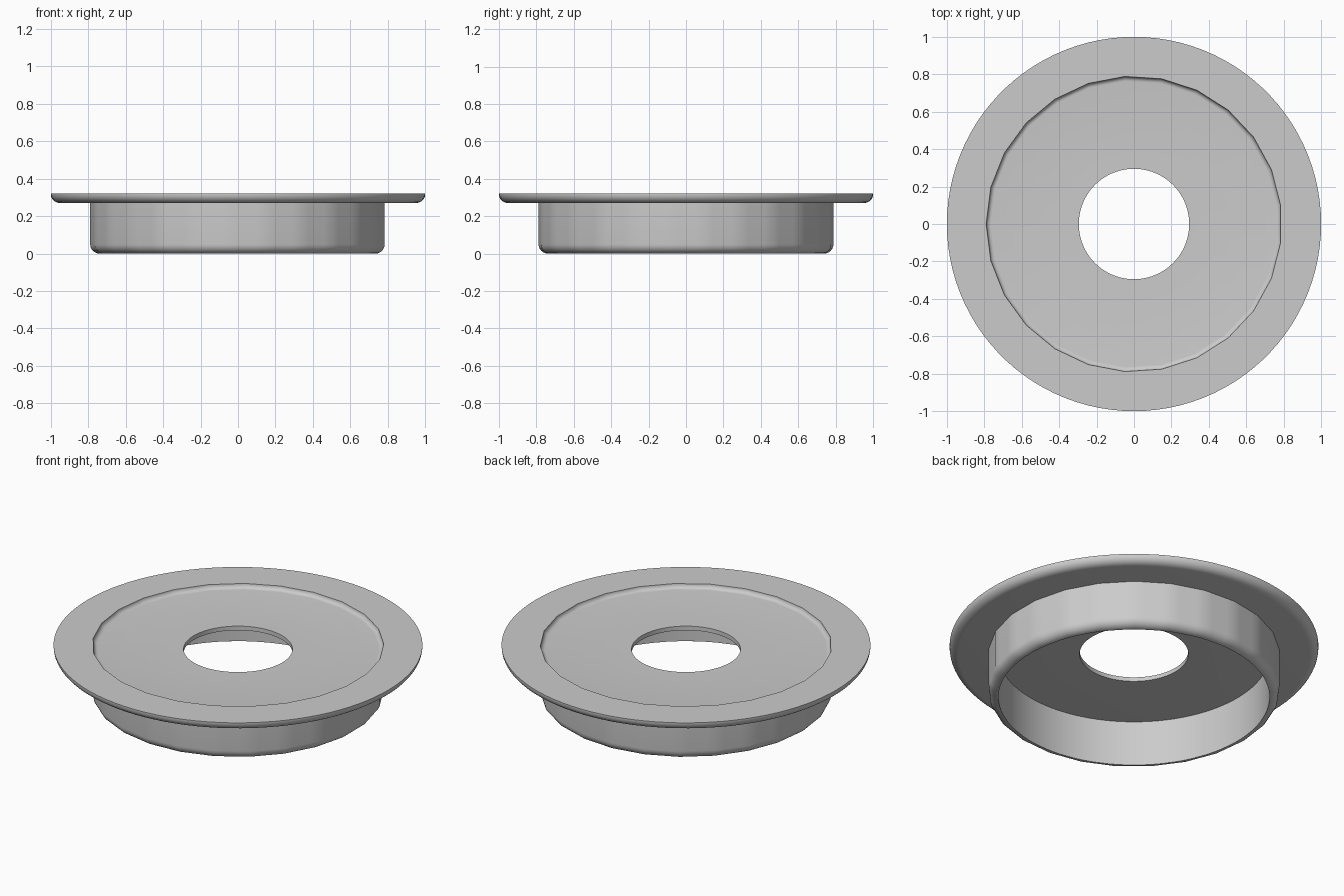
import bpy
import bmesh
from math import sin, cos, pi

cube = bpy.data.objects.get("Cube")
if cube:
    bpy.data.objects.remove(cube, do_unlink=True)

SIDES = 25           # facets of the collar
SEGMENTS = SIDES * 4  # steps around the round parts

grey = bpy.data.materials.new("plain grey")
grey.use_nodes = True
colour = (0.6, 0.6, 0.6, 1)
grey.diffuse_color = colour
shader = next(n for n in grey.node_tree.nodes if n.type == 'BSDF_PRINCIPLED')
shader.inputs["Base Color"].default_value = colour


def arc(cx, cz, rx, rz, start, end, faceted, steps=6):
    """Quarter-round run of profile points, angles in degrees."""
    pts = []
    for i in range(steps + 1):
        a = (start + (end - start) * i / steps) * pi / 180
        pts.append((cx + rx * cos(a), cz + rz * sin(a), faceted))
    return pts


def lathe(name, profile):
    """Turn a closed (radius, height, faceted) profile about z."""
    bm = bmesh.new()
    step = 2 * pi / SIDES
    rings = []
    for i in range(SEGMENTS):
        a = 2 * pi * i / SEGMENTS
        flat = cos(step / 2) / cos((i % 4) * step / 4 - step / 2)
        ring = []
        for r, z, faceted in profile:
            k = r * (flat if faceted else 1)
            ring.append(bm.verts.new((-k * cos(a), -k * sin(a), z)))
        rings.append(ring)
    n = len(profile)
    for i in range(SEGMENTS):
        a, b = rings[i], rings[(i + 1) % SEGMENTS]
        for j in range(n):
            k = (j + 1) % n
            bm.faces.new((a[j], b[j], b[k], a[k]))
    bmesh.ops.recalc_face_normals(bm, faces=bm.faces)
    mesh = bpy.data.meshes.new(name)
    bm.to_mesh(mesh)
    bm.free()
    mesh.materials.append(grey)
    obj = bpy.data.objects.new(name, mesh)
    bpy.context.collection.objects.link(obj)
    bpy.ops.object.select_all(action='DESELECT')
    obj.select_set(True)
    bpy.context.view_layer.objects.active = obj
    bpy.ops.object.shade_smooth_by_angle(angle=pi / 6)
    return obj


# Flange with a shallow recessed floor and a centre hole
flange = [(0.295, 0.27, False), (0.295, 0.295, False)]
flange += arc(0.765, 0.32, 0.025, 0.025, -90, 0, True)
flange += [(1.0, 0.32, False)]
flange += arc(0.95, 0.315, 0.05, 0.045, 0, -90, False)
lathe("flange_plate", flange)

# Collar below the flange, rounded in at its lower edge
collar = [(0.735, 0.28, False), (0.79, 0.28, True)]
collar += arc(0.74, 0.05, 0.05, 0.05, 0, -90, True)
collar += [(0.735, 0.0, False)]
lathe("collar", collar)
